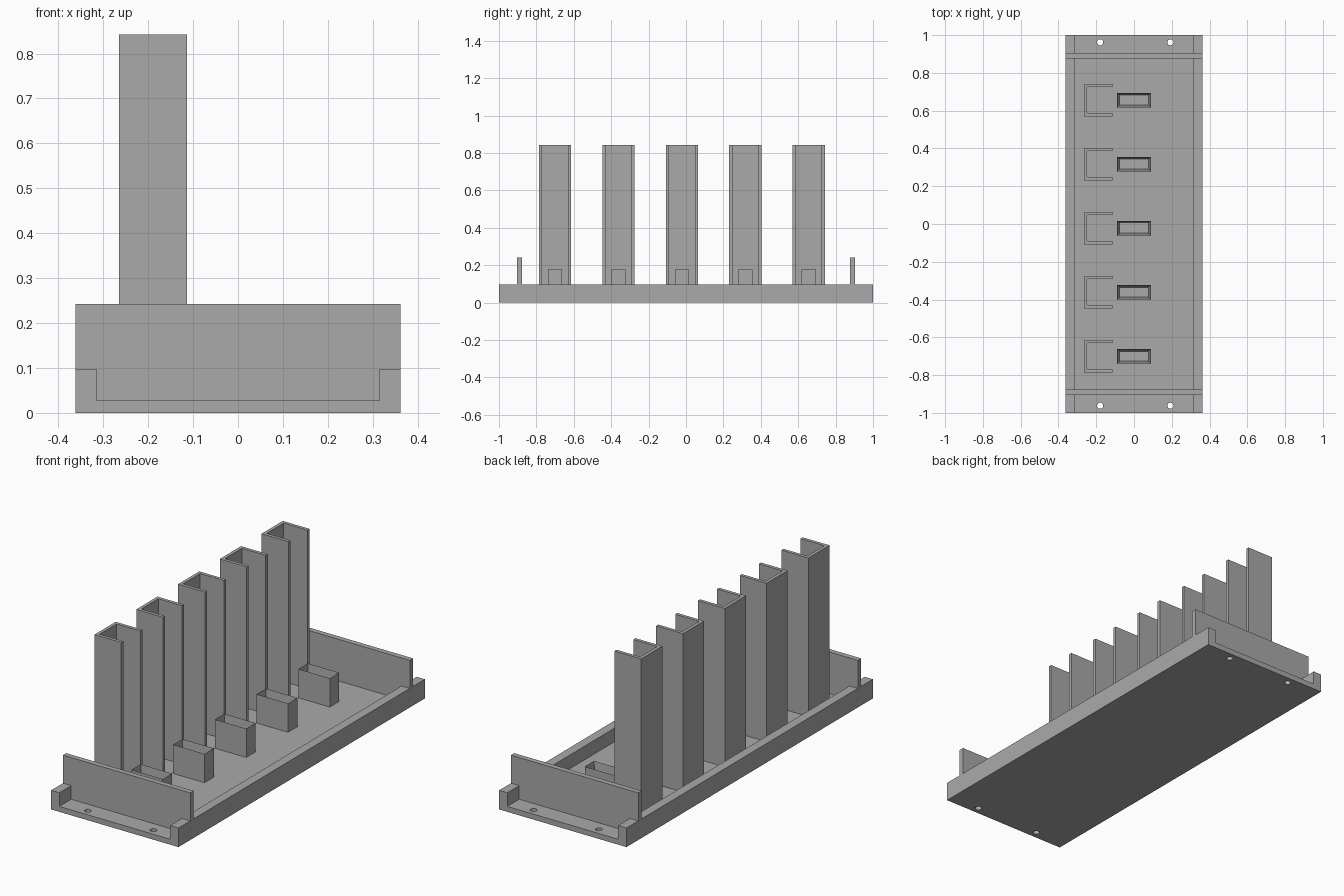
import bpy
import bmesh
from mathutils import Matrix, Vector

cube = bpy.data.objects.get("Cube")
if cube:
    bpy.data.objects.remove(cube, do_unlink=True)

GREY = (0.4, 0.4, 0.4, 1)
grey = bpy.data.materials.new("plain grey")
grey.use_nodes = True
grey.diffuse_color = GREY
grey.node_tree.nodes["Principled BSDF"].inputs["Base Color"].default_value = GREY

FLOOR, RAIL_TOP = 0.028, 0.098
HALF_X, RAIL_X = 0.362, 0.315


def finish(name, bm):
    bmesh.ops.recalc_face_normals(bm, faces=bm.faces)
    mesh = bpy.data.meshes.new(name)
    bm.to_mesh(mesh)
    bm.free()
    mesh.materials.append(grey)
    obj = bpy.data.objects.new(name, mesh)
    bpy.context.collection.objects.link(obj)
    return obj


def prism(name, points, sweep):
    """Extrude a closed outline along a vector."""
    bm = bmesh.new()
    face = bm.faces.new([bm.verts.new(p) for p in points])
    new = bmesh.ops.extrude_face_region(bm, geom=[face], use_keep_orig=True)["geom"]
    bmesh.ops.translate(bm, vec=Vector(sweep),
                        verts=[v for v in new if isinstance(v, bmesh.types.BMVert)])
    return finish(name, bm)


def box(name, x, y, z):
    outline = [(x[0], y[0], z[0]), (x[1], y[0], z[0]), (x[1], y[1], z[0]), (x[0], y[1], z[0])]
    return prism(name, outline, (0, 0, z[1] - z[0]))


# Tray: shallow U section swept from front to back
half = [(HALF_X, 0), (HALF_X, RAIL_TOP), (RAIL_X, RAIL_TOP), (RAIL_X, FLOOR)]
section = half + [(-x, z) for x, z in reversed(half)]
tray = prism("tray", [(x, -1, z) for x, z in section], (0, 2, 0))

# Screw holes through both ends of the tray
bm = bmesh.new()
for x in (-0.179, 0.193):
    for y in (-0.962, 0.962):
        bmesh.ops.create_cone(bm, cap_ends=True, segments=32, radius1=0.016, radius2=0.016,
                              depth=0.2, matrix=Matrix.Translation((x, y, 0)))
cutter = finish("hole_cutter", bm)
cutter.hide_render = True
cut = tray.modifiers.new("screw_holes", 'BOOLEAN')
cut.operation = 'DIFFERENCE'
cut.solver = 'EXACT'
cut.object = cutter
graph = bpy.context.evaluated_depsgraph_get()
drilled = bpy.data.meshes.new_from_object(tray.evaluated_get(graph))
tray.modifiers.clear()
tray.data = drilled
bpy.data.objects.remove(cutter, do_unlink=True)

# End walls: stand on the floor between the rails and overlap the rail tops
for name, y in (("front_wall", -0.904), ("back_wall", 0.877)):
    lip = [(HALF_X, RAIL_TOP), (RAIL_X, RAIL_TOP), (RAIL_X, FLOOR)]
    outline = [(-HALF_X, 0.242), (HALF_X, 0.242)] + lip + [(-x, z) for x, z in reversed(lip)]
    prism(name, [(x, y, z) for x, z in outline], (0, 0.027, 0))

# Five stations, each with a tall open channel and a small hollow socket
for i in range(5):
    y = -0.7 + 0.339 * i
    back, front, side, t = -0.265, -0.113, 0.086, 0.017
    arm = [(back, side), (front, side), (front, side - t), (back + t, side - t)]
    outline = arm + [(px, -py) for px, py in reversed(arm)]
    prism(f"channel_{i + 1}", [(px, y + py, FLOOR) for px, py in outline],
          (0, 0, 0.842 - FLOOR))

    socket = box(f"socket_{i + 1}", (-0.089, 0.089), (y - 0.038, y + 0.038), (FLOOR, 0.176))
    bm = bmesh.new()
    bm.from_mesh(socket.data)
    bm.faces.ensure_lookup_table()
    top = max(bm.faces, key=lambda f: f.calc_center_median().z)
    bmesh.ops.inset_region(bm, faces=[top], thickness=0.017)
    for v in top.verts:
        v.co.z = FLOOR + 0.001
    bm.to_mesh(socket.data)
    bm.free()
